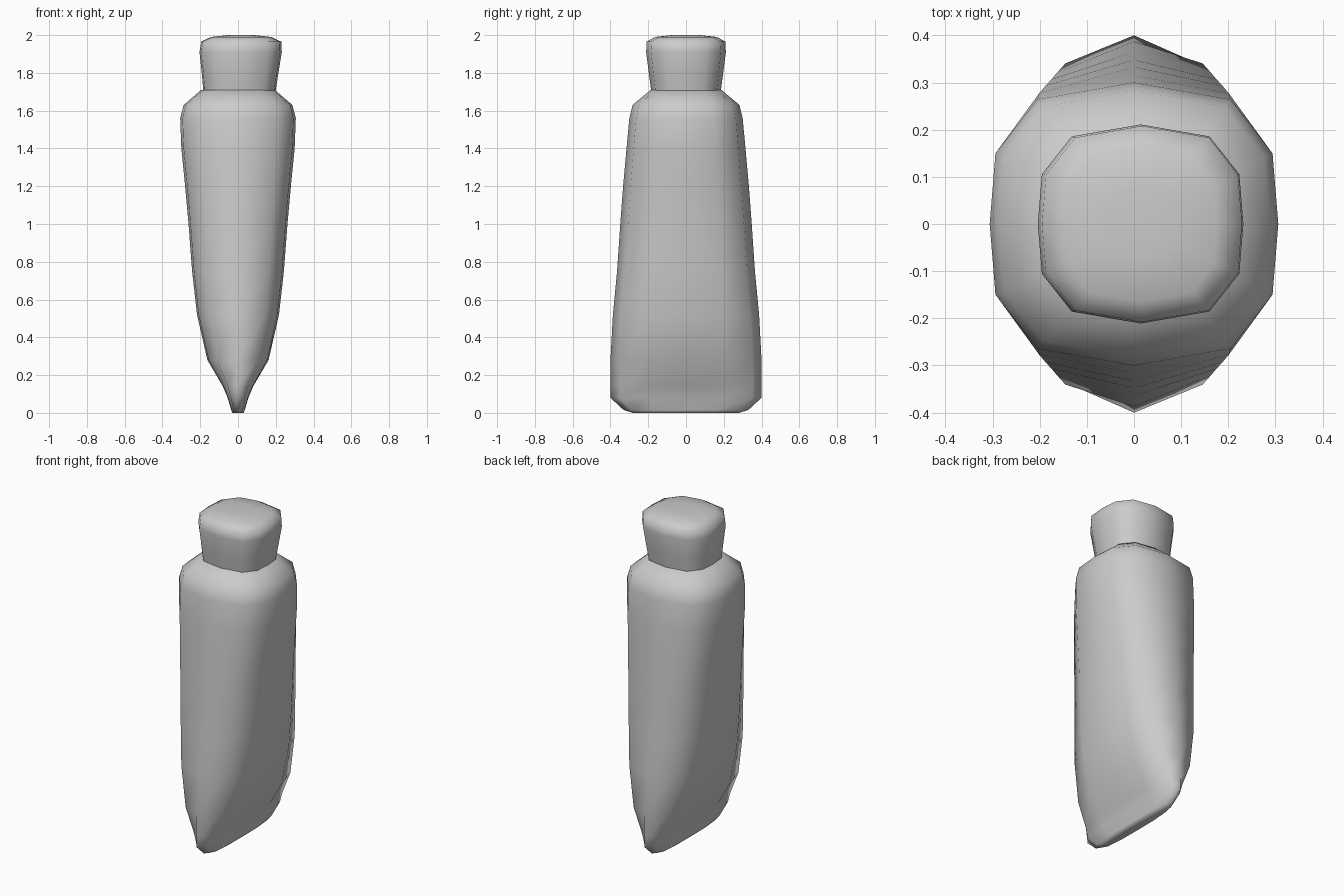
import bpy
import bmesh

cube = bpy.data.objects.get("Cube")
if cube:
    bpy.data.objects.remove(cube, do_unlink=True)

grey = bpy.data.materials.new("plain grey")
grey.use_nodes = True
tone = (0.6, 0.6, 0.6, 1.0)
grey.diffuse_color = tone
grey.node_tree.nodes["Principled BSDF"].inputs["Base Color"].default_value = tone

# Rounded twelve-sided cross-section, made by mirroring one quarter
quarter = [(1, 0), (0.96, 0.5), (0.67, 0.88)]
half = quarter + [(0, 1)] + [(-x, y) for x, y in reversed(quarter)]
section = half + [(x, -y) for x, y in reversed(half[1:-1])]


def loft(name, rings):
    """Skin stacked sections given as (height, half width, half depth, x offset)."""
    bm = bmesh.new()
    loops = [[bm.verts.new((cx + x * hx, y * hy, z)) for x, y in section]
             for z, hx, hy, cx in rings]
    count = len(section)
    for low, high in zip(loops, loops[1:]):
        for i in range(count):
            j = (i + 1) % count
            bm.faces.new((low[i], low[j], high[j], high[i]))
    bm.faces.new(list(reversed(loops[0])))
    bm.faces.new(loops[-1])
    mesh = bpy.data.meshes.new(name)
    bm.to_mesh(mesh)
    bm.free()
    mesh.materials.append(grey)
    obj = bpy.data.objects.new(name, mesh)
    bpy.context.collection.objects.link(obj)
    for poly in mesh.polygons:
        poly.use_smooth = True
    return obj


# Tube body: a flat crimped end widening to a rounded shoulder
body = [
    (0.00, 0.030, 0.28), (0.015, 0.036, 0.33), (0.08, 0.055, 0.40),
    (0.14, 0.080, 0.40), (0.28, 0.162, 0.40), (0.52, 0.217, 0.387),
    (0.75, 0.243, 0.365), (1.00, 0.262, 0.348), (1.20, 0.280, 0.333),
    (1.40, 0.300, 0.315), (1.56, 0.306, 0.300), (1.63, 0.288, 0.283),
    (1.71, 0.195, 0.187),
]
loft("tube_body", [(z, hx, hy, 0) for z, hx, hy in body])

# Cap: flares upward and has a softened top edge
loft("cap", [
    (1.68, 0.188, 0.180, 0.007), (1.71, 0.192, 0.185, 0.008),
    (1.80, 0.203, 0.197, 0.011), (1.91, 0.218, 0.211, 0.014),
    (1.965, 0.212, 0.208, 0.017), (1.99, 0.160, 0.165, 0.016),
    (2.00, 0.070, 0.075, 0.015),
])
